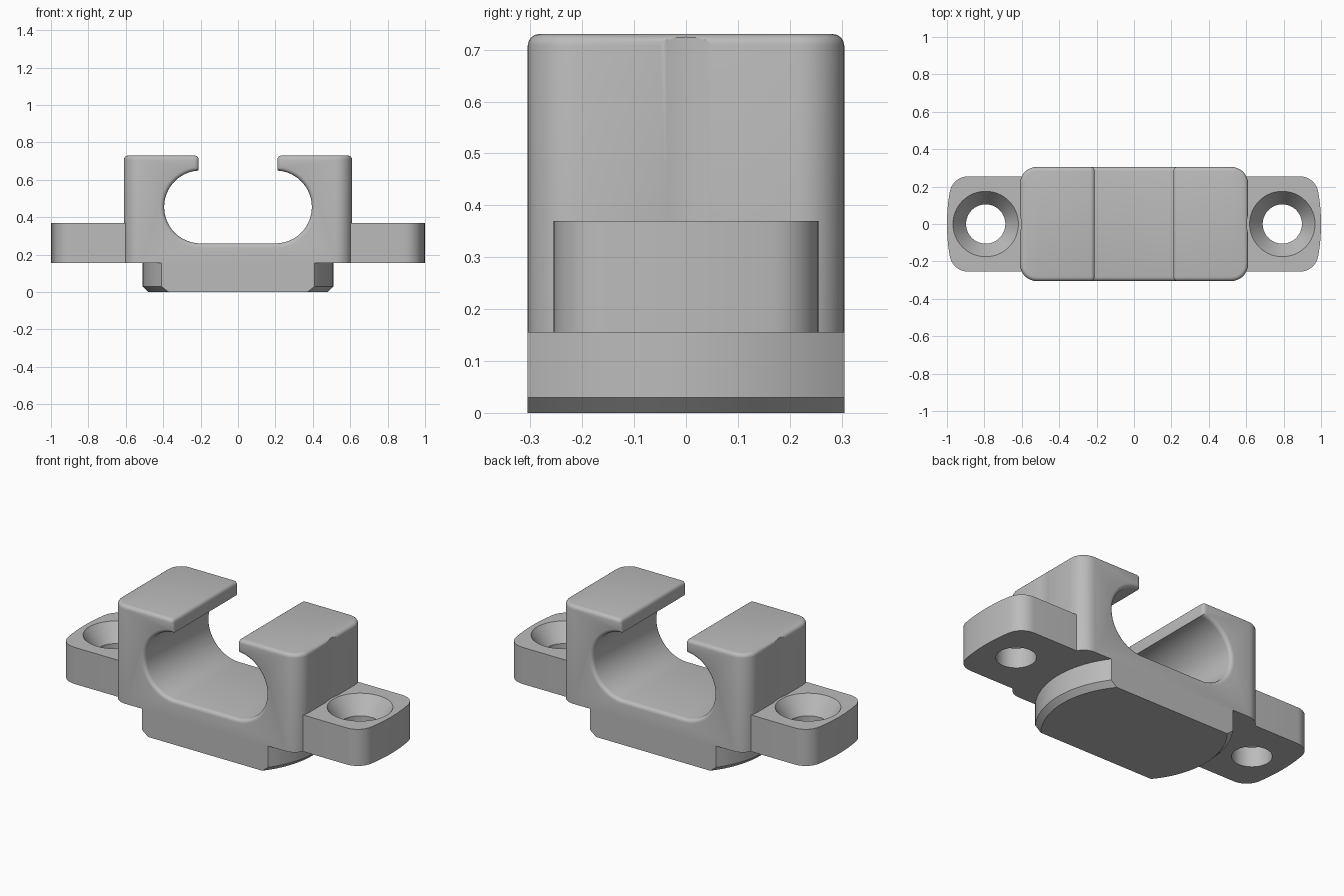
import bpy, bmesh
from math import pi, sin, cos, acos, asin, atan2, sqrt, radians

if "Cube" in bpy.data.objects:
    bpy.data.objects.remove(bpy.data.objects["Cube"])

grey = bpy.data.materials.new("plain grey")
grey.use_nodes = True
COLOUR = (0.5, 0.5, 0.5, 1)
grey.diffuse_color = COLOUR
grey.node_tree.nodes["Principled BSDF"].inputs["Base Color"].default_value = COLOUR

HALF_DEPTH = 0.305
FLOOR, TAB_TOP, TOP = 0.155, 0.37, 0.73
HALF_WIDTH = 0.61
HOLE_X = 0.793


def arc(cx, cy, r, a0, a1, n):
    """Points along a circular arc, both ends included."""
    return [(cx + r * cos(a0 + (a1 - a0) * i / n),
             cy + r * sin(a0 + (a1 - a0) * i / n)) for i in range(n + 1)]


def loft(rings):
    """Closed solid through rings with equal point counts."""
    bm = bmesh.new()
    loops = [[bm.verts.new(p) for p in ring] for ring in rings]
    n = len(loops[0])
    for a, b in zip(loops, loops[1:]):
        for i in range(n):
            j = (i + 1) % n
            bm.faces.new((a[i], a[j], b[j], b[i]))
    bm.faces.new(loops[0][::-1])
    bm.faces.new(loops[-1])
    bmesh.ops.recalc_face_normals(bm, faces=bm.faces)
    return bm


def make(name, bm):
    mesh = bpy.data.meshes.new(name)
    bm.to_mesh(mesh)
    bm.free()
    obj = bpy.data.objects.new(name, mesh)
    bpy.context.collection.objects.link(obj)
    mesh.materials.append(grey)
    return obj


def activate(obj):
    bpy.ops.object.select_all(action="DESELECT")
    obj.select_set(True)
    bpy.context.view_layer.objects.active = obj


def cut(obj, cutter):
    cutter.hide_render = True
    mod = obj.modifiers.new("cut", "BOOLEAN")
    mod.operation, mod.solver, mod.object = "DIFFERENCE", "EXACT", cutter
    activate(obj)
    bpy.ops.object.modifier_apply(modifier=mod.name)
    bpy.data.objects.remove(cutter)


def turned(name, x, profile):
    """Round cutter about a vertical axis from (radius, z) pairs."""
    return make(name, loft([[(px, py, z) for px, py in arc(x, 0, r, 0, 2 * pi, 64)[:-1]]
                            for r, z in profile]))


# Clip body: front profile with an open-topped slot channel
LIP, R, CX, CZ = 0.21, 0.195, 0.2, 0.455
right = [(HALF_WIDTH, FLOOR), (HALF_WIDTH, TOP), (LIP, TOP)]
right += arc(CX, CZ, R, acos((LIP - CX) / R), -pi / 2, 24)
profile = right + [(-x, z) for x, z in reversed(right)]
bm = loft([[(x, y, z) for x, z in profile] for y in (-HALF_DEPTH, HALF_DEPTH)])

# Round the upright corners, then soften the top and channel rims
corners = [e for e in bm.edges if all(abs(abs(v.co.x) - HALF_WIDTH) < 1e-4 for v in e.verts)
           and abs(e.verts[0].co.z - e.verts[1].co.z) > 0.1]
bmesh.ops.bevel(bm, geom=corners, offset=0.09, segments=8, profile=0.5, affect="EDGES")


def is_rim(e):
    a, b = (v.co for v in e.verts)
    if min(a.z, b.z) < FLOOR + 0.01 or e.calc_face_angle(0) < radians(40):
        return False
    along_lip_underside = abs(a.y - b.y) > 0.3 and a.z < TOP - 0.01
    return not along_lip_underside


bmesh.ops.bevel(bm, geom=[e for e in bm.edges if is_rim(e)], offset=0.022,
                segments=4, profile=0.5, affect="EDGES")
body = make("clip_body", bm)

# Shallow screw-head clearance in each side wall
for side in (-1, 1):
    cut(body, turned("clearance_cutter", side * HOLE_X, [(0.19, TAB_TOP), (0.19, 0.8)]))


# Base plug: disc with flat front and back, chamfered round ends
def plug_ring(r, z):
    a = asin(HALF_DEPTH / r)
    half = arc(0, 0, r, -a, a, 24)
    return [(x, y, z) for x, y in half + [(-x, -y) for x, y in half]]


base = make("base_plug", loft([plug_ring(0.48, 0), plug_ring(0.51, 0.03),
                               plug_ring(0.51, FLOOR)]))

# Screw tabs: curved outer end with rounded corners and a countersunk hole
TAB_Y, FILLET, INNER = 0.255, 0.1, 0.59
fy = TAB_Y - FILLET
fx = sqrt((1 - FILLET) ** 2 - fy ** 2)
ang = atan2(fy, fx)
outline = [(INNER, -TAB_Y)] + arc(fx, -fy, FILLET, -pi / 2, -ang, 8)
outline += arc(0, 0, 1, -ang, ang, 12)[1:-1]
outline += arc(fx, fy, FILLET, ang, pi / 2, 8) + [(INNER, TAB_Y)]
tabs = []
for side, label in ((1, "left"), (-1, "right")):
    tab = make(label + "_tab", loft([[(side * x, y, z) for x, y in outline]
                                     for z in (FLOOR, TAB_TOP)]))
    cut(tab, turned("screw_cutter", side * HOLE_X,
                    [(0.105, 0.1), (0.105, 0.27), (0.175, TAB_TOP), (0.182, 0.38)]))
    tabs.append(tab)

for obj in [body, base] + tabs:
    activate(obj)
    bpy.ops.object.shade_smooth_by_angle(angle=radians(30))
